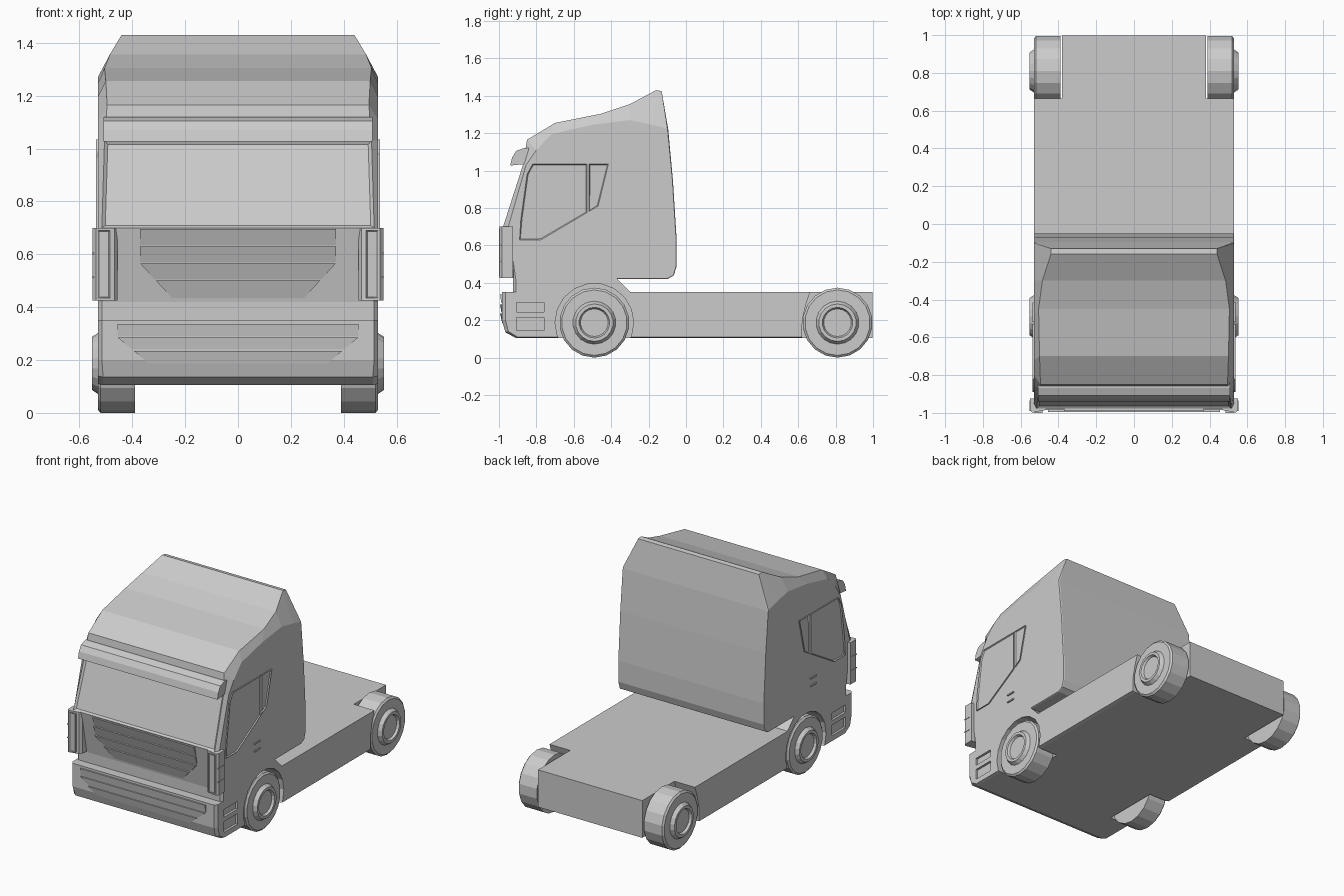
import bpy, bmesh, math

if "Cube" in bpy.data.objects:
    bpy.data.objects.remove(bpy.data.objects["Cube"])


def finish(name, bm):
    bmesh.ops.recalc_face_normals(bm, faces=bm.faces)
    mesh = bpy.data.meshes.new(name)
    bm.to_mesh(mesh)
    bm.free()
    ob = bpy.data.objects.new(name, mesh)
    bpy.context.collection.objects.link(ob)
    return ob


def prism(name, pts, axis, a, b, rim=0.0, depth=0.0):
    """Extrude a 2D outline along an axis from a to b; optionally sink the cap at b."""
    place = {'x': lambda p, t: (t, p[0], p[1]),
             'y': lambda p, t: (p[0], t, p[1]),
             'z': lambda p, t: (p[0], p[1], t)}[axis]
    bm = bmesh.new()
    va = [bm.verts.new(place(p, a)) for p in pts]
    vb = [bm.verts.new(place(p, b)) for p in pts]
    bm.faces.new(va)
    cap = bm.faces.new(vb)
    n = len(pts)
    for i in range(n):
        bm.faces.new((va[i], va[(i + 1) % n], vb[(i + 1) % n], vb[i]))
    bmesh.ops.recalc_face_normals(bm, faces=bm.faces)
    if rim:
        bmesh.ops.inset_region(bm, faces=[cap], thickness=rim, depth=-depth)
    return finish(name, bm)


def box(name, x0, x1, y0, y1, z0, z1):
    return prism(name, [(y0, z0), (y1, z0), (y1, z1), (y0, z1)], 'x', x0, x1)


def shell(name, rows, side, panel=None):
    """Closed body from rows (y, z, half width, side y, side z) with chamfered edges."""
    bm = bmesh.new()
    rings = [[bm.verts.new(c) for c in ((-side, sy, sz), (-w, y, z), (w, y, z), (side, sy, sz))]
             for y, z, w, sy, sz in rows]
    n, mids = len(rings), []
    for i in range(n):
        r, s = rings[i], rings[(i + 1) % n]
        for k in range(3):
            f = bm.faces.new((r[k], r[k + 1], s[k + 1], s[k]))
            if k == 1:
                mids.append(f)
    bm.faces.new([r[0] for r in rings])
    bm.faces.new([r[3] for r in rings])
    bmesh.ops.recalc_face_normals(bm, faces=bm.faces)
    if panel is not None:
        bmesh.ops.inset_region(bm, faces=[mids[panel]], thickness=0.018, depth=-0.01)
    return finish(name, bm)


def cut(target, cutter):
    mod = target.modifiers.new("cut", 'BOOLEAN')
    mod.object, mod.operation, mod.solver = cutter, 'DIFFERENCE', 'EXACT'
    bpy.context.view_layer.objects.active = target
    bpy.ops.object.modifier_apply(modifier=mod.name)


def louvre(name, zs, half, face, lift):
    """Sloped grille slats, proud at the top edge and nearly flush at the bottom."""
    for i, (zt, zb) in enumerate(zip(zs, zs[1:])):
        zb += 0.006
        bm = bmesh.new()
        for z, d in ((zt, lift), (zb, 0.002)):
            for s in (-1, 1):
                bm.verts.new((s * half(z), face(z) - d, z))
                bm.verts.new((s * half(z), face(z) + 0.02, z))
        bmesh.ops.convex_hull(bm, input=bm.verts)
        finish(f"{name}_{i + 1}", bm)


def wheel(name, s, y):
    prof = [(.39, .12), (.39, .187), (.52, .187), (.53, .175), (.53, .115), (.553, .1),
            (.553, .082), (.538, .074)]
    n, r0 = 18, 0.187
    bm = bmesh.new()
    rings = [[bm.verts.new((s * x, y + r * math.sin(2 * math.pi * k / n),
                            r0 - r * math.cos(2 * math.pi * k / n))) for k in range(n)]
             for x, r in prof]
    for a, b in zip(rings, rings[1:]):
        for k in range(n):
            bm.faces.new((a[k], a[(k + 1) % n], b[(k + 1) % n], b[k]))
    bm.faces.new(rings[0])
    bm.faces.new(rings[-1])
    finish(name, bm)


# Cab: front from the bottom up, over the roof, down the back, along the underside
cab = shell("cab", [
    (-.925, .35, .515, -.91, .35), (-.925, .42, .515, -.91, .42),
    (-.978, .70, .515, -.95, .70), (-.872, 1.03, .505, -.855, 1.03),
    (-.85, 1.165, .495, -.80, 1.11), (-.70, 1.255, .50, -.72, 1.195),
    (-.45, 1.305, .505, -.50, 1.245), (-.30, 1.355, .485, -.30, 1.27),
    (-.16, 1.43, .44, -.18, 1.245), (-.13, 1.425, .44, -.10, 1.225),
    (-.095, 1.22, .525, -.098, 1.21), (-.07, .95, .525, -.073, .95),
    (-.05, .63, .525, -.053, .63), (-.05, .49, .525, -.053, .49),
    (-.065, .44, .525, -.068, .44), (-.10, .42, .525, -.10, .423),
    (-.37, .42, .525, -.37, .423), (-.30, .35, .525, -.298, .35)], .53, panel=2)

# Chassis with the bumper at its front end
chassis = shell("chassis", [
    (-.985, .352, .515, -.965, .352), (-.985, .20, .515, -.965, .20),
    (-.965, .135, .51, -.95, .14), (-.91, .105, .51, -.90, .11),
    (.998, .105, .51, .998, .11), (.998, .35, .525, .998, .35),
    (-.91, .352, .525, -.91, .352)], .53)

# Wheel arches, rear notches and bumper side openings
arch = [(-.49 + .21 * math.cos(math.pi * k / 9), .187 + .21 * math.sin(math.pi * k / 9))
        for k in range(18)]
notch = [(.618, .05), (.622, .2), (.64, .28), (.68, .4), (1.1, .4), (1.1, .05)]
for s in (-1, 1):
    cutters = [prism("arch_cutter", arch, 'x', s * .38, s * .6),
               prism("notch_cutter", notch, 'x', s * .38, s * .6),
               box("vent_cutter", s * .515, s * .6, -.905, -.76, .245, .295),
               box("vent_cutter", s * .515, s * .6, -.905, -.76, .145, .215)]
    cut(cab, cutters[0])
    for c in cutters:
        cut(chassis, c)
    for c in cutters:
        bpy.data.objects.remove(c)

# Sun visor above the windscreen
prism("sun_visor", [(-.94, 1.027), (-.93, 1.07), (-.908, 1.105), (-.868, 1.12), (-.84, 1.12),
                    (-.86, 1.035)], 'x', -.508, .508)

# Upper and lower grilles
louvre("upper_grille_slat", [.695, .63, .565, .5, .428],
       lambda z: .37 - max(0, .565 - z) * .92,
       lambda z: -.925 - (z - .42) * .053 / .28, .012)
louvre("lower_grille_slat", [.337, .285, .235, .18],
       lambda z: .455 - max(0, .285 - z) * 1.2,
       lambda z: -.985 + max(0, .2 - z) * .3, .009)

for s, side in ((-1, "left"), (1, "right")):
    # Wheels
    wheel(f"front_wheel_{side}", s, -.49)
    wheel(f"rear_wheel_{side}", s, .81)

    # Tall corner lamps: housing, front lens and dividers
    plan = [(s * x, y) for x, y in ((.455, -.92), (.455, -.968), (.468, -.985), (.538, -.998),
                                    (.55, -.985), (.55, -.925))]
    prism(f"lamp_housing_{side}", plan, 'z', .425, .70)
    prism(f"lamp_lens_{side}", [(s * .485, .435), (s * .53, .435), (s * .53, .69),
                                (s * .485, .69)], 'y', -.97, -1.0, .006, .004)
    for i, z in enumerate((.51, .60)):
        box(f"lamp_divider_{side}_{i + 1}", s * .53, s * .553, -.99, -.935, z, z + .006)

    # Side windows in two panes with a thin frame
    front_pane = [(-.89, .63), (-.883, .74), (-.85, .98), (-.82, 1.035), (-.53, 1.035),
                  (-.53, .775), (-.775, .63)]
    rear_pane = [(-.518, 1.035), (-.415, 1.035), (-.47, .81), (-.518, .782)]
    prism(f"front_side_window_{side}", front_pane, 'x', s * .52, s * .538, .006, .007)
    prism(f"rear_side_window_{side}", rear_pane, 'x', s * .52, s * .538, .006, .007)

    # Door handle
    for i, z in enumerate((.555, .605)):
        box(f"door_handle_{side}_{i + 1}", s * .52, s * .538, -.592, -.535, z, z + .009)
